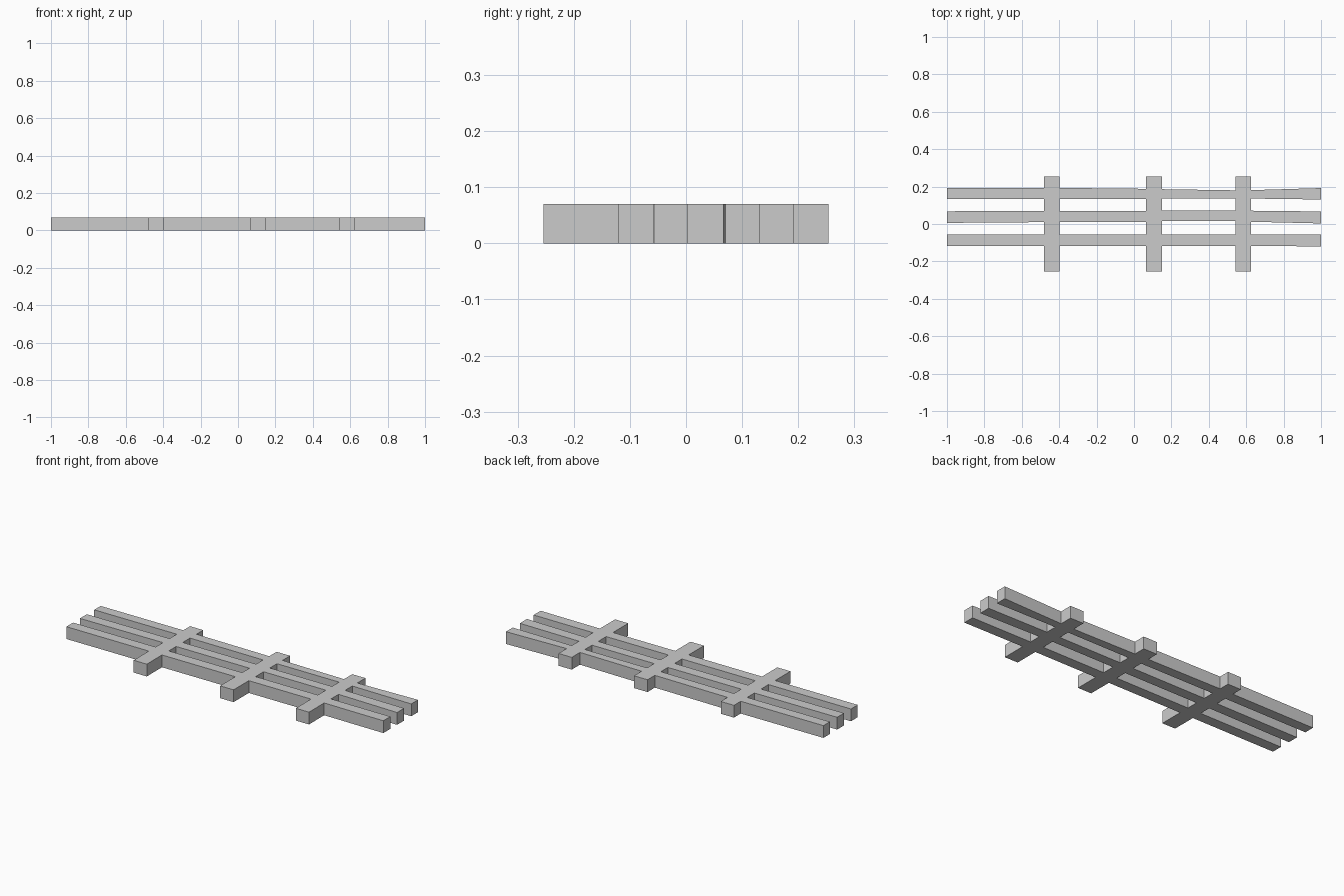
import bpy, bmesh

if "Cube" in bpy.data.objects:
    bpy.data.objects.remove(bpy.data.objects["Cube"])

HEIGHT = 0.07
HALF_DEPTH = 0.254
# Stations along the length: ends and the sides of the three cross bars
xs = [-1, -0.48, -0.397, 0.065, 0.15, 0.542, 0.625, 1]
# Slat edges (front to back) at each station, with slight hand-cut waver
slat_edges = [
    [-0.117] * 7 + [-0.120],
    [-0.056] * 7 + [-0.057],
    [0.006, 0.010, 0.010, 0.010, 0.016, 0.016, 0.012, 0.003],
    [0.068, 0.070, 0.070, 0.070, 0.072, 0.072, 0.071, 0.067],
    [0.134, 0.135, 0.135, 0.133, 0.136, 0.136, 0.136, 0.131],
    [0.192, 0.193, 0.193, 0.188, 0.186, 0.180, 0.181, 0.192],
]
rows = [[-HALF_DEPTH] * 8] + slat_edges + [[HALF_DEPTH] * 8]

# Flat lattice outline: odd columns are cross bars, odd rows are slats
bm = bmesh.new()
grid = [[bm.verts.new((x, row[i], 0)) for i, x in enumerate(xs)] for row in rows]
for j in range(len(rows) - 1):
    for i in range(len(xs) - 1):
        if i % 2 == 1 or j % 2 == 1:
            bm.faces.new((grid[j][i], grid[j][i + 1],
                          grid[j + 1][i + 1], grid[j + 1][i]))
bmesh.ops.delete(bm, geom=[v for v in bm.verts if not v.link_faces], context='VERTS')

# Raise the outline to full thickness
ext = bmesh.ops.extrude_face_region(bm, geom=bm.faces[:], use_keep_orig=True)
top = [g for g in ext['geom'] if isinstance(g, bmesh.types.BMVert)]
bmesh.ops.translate(bm, verts=top, vec=(0, 0, HEIGHT))
bmesh.ops.recalc_face_normals(bm, faces=bm.faces[:])

mesh = bpy.data.meshes.new("slat_lattice")
bm.to_mesh(mesh)
bm.free()
bpy.context.collection.objects.link(bpy.data.objects.new("slat_lattice", mesh))
